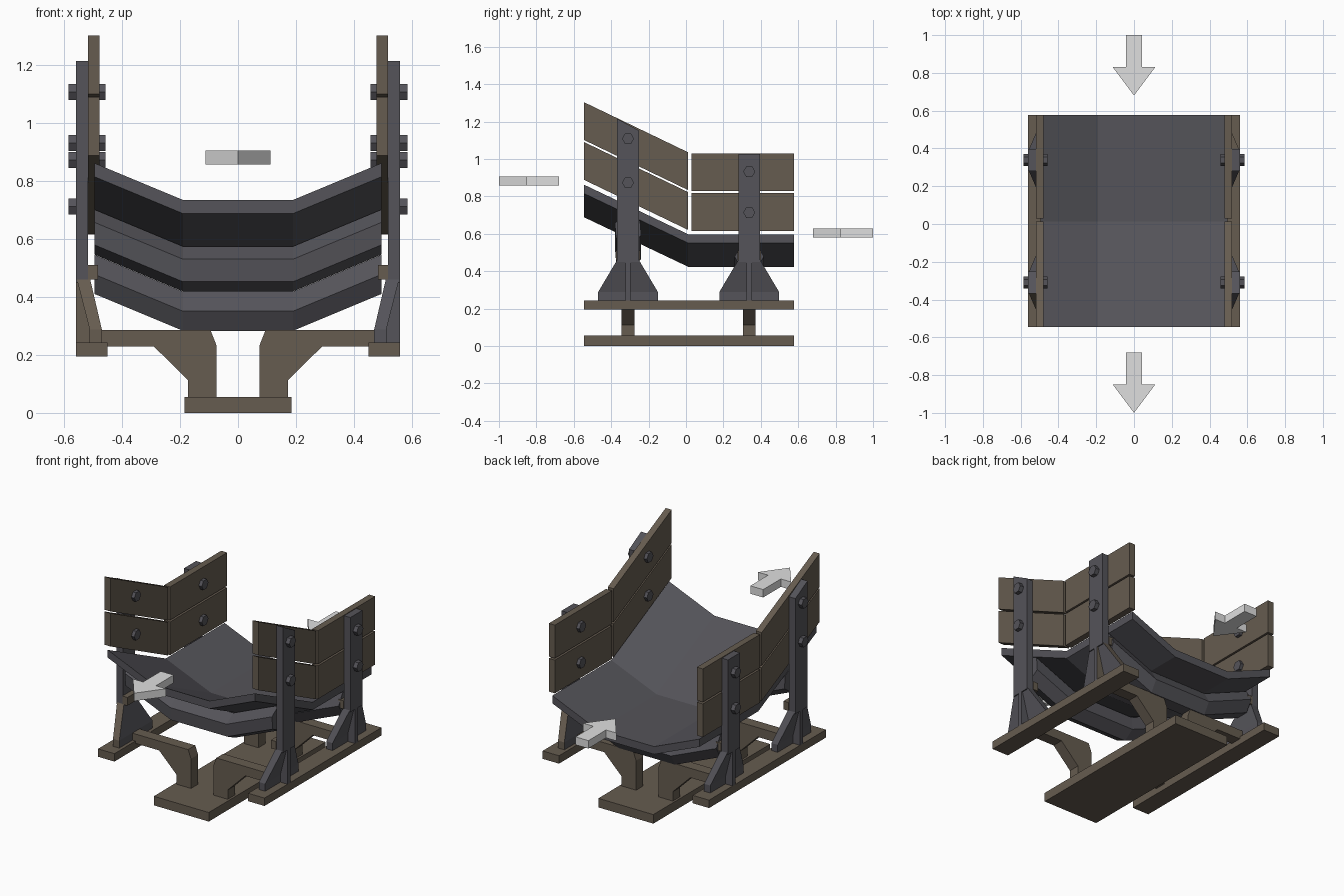
import bpy, bmesh, math
from mathutils import Vector

if "Cube" in bpy.data.objects:
    bpy.data.objects.remove(bpy.data.objects["Cube"])


def material(name, rgb):
    m = bpy.data.materials.new(name)
    m.diffuse_color = (*rgb, 1)
    m.use_nodes = True
    m.node_tree.nodes["Principled BSDF"].inputs["Base Color"].default_value = m.diffuse_color
    return m


WOOD = material("weathered wood brown", (0.133, 0.107, 0.080))
IRON = material("dark iron grey", (0.089, 0.087, 0.100))
LIGHT = material("light arrow grey", (0.74, 0.74, 0.74))


def loft(name, rings, *mats):
    """Skin a row of matching closed rings and cap both ends."""
    bm = bmesh.new()
    vs = [[bm.verts.new(p) for p in r] for r in rings]
    n = len(vs[0])
    for a, b in zip(vs, vs[1:]):
        for i in range(n):
            j = (i + 1) % n
            bm.faces.new((a[i], a[j], b[j], b[i]))
    bm.faces.new(vs[0][::-1])
    bm.faces.new(vs[-1])
    bmesh.ops.recalc_face_normals(bm, faces=bm.faces)
    me = bpy.data.meshes.new(name)
    bm.to_mesh(me)
    bm.free()
    for m in mats:
        me.materials.append(m)
    ob = bpy.data.objects.new(name, me)
    bpy.context.collection.objects.link(ob)
    return ob


def box(name, x0, x1, y0, y1, z0, z1, mat):
    return loft(name, [[(x0, y0, z), (x1, y0, z), (x1, y1, z), (x0, y1, z)] for z in (z0, z1)], mat)


Y0, Y1, BEND = -0.545, 0.578, 0.012
RISE = 0.265
SLOPE = math.atan2(RISE, BEND - Y0)
# cross-section of the trough: x and height above the flat middle
SECTION = [(-0.495, 0.127), (-0.19, 0), (0.19, 0), (0.495, 0.127)]

# trough plate: V-sided section, climbing toward the front
loft("trough", [[(x, y, 0.47 + r + h) for x, h in SECTION] +
                [(x, y, 0.423 + r + h) for x, h in SECTION[::-1]]
                for y, r in ((Y0, RISE), (BEND, 0), (Y1, 0))], IRON)

# hexagonal bars under the trough
for name, cy, cz, tilt in (("front_cross_bar", -0.31, 0.497, SLOPE), ("back_cross_bar", 0.338, 0.351, 0)):
    hexa = [(-0.078 * math.cos(tilt + k * math.pi / 3), 0.078 * math.sin(tilt + k * math.pi / 3))
            for k in range(6)]
    loft(name, [[(x, cy + a, cz + h + b) for a, b in hexa] for x, h in SECTION], IRON)

# bottom plank and side rails
box("bottom_plank", -0.185, 0.185, Y0, Y1, 0, 0.055, WOOD)
for s, side in ((-1, "left"), (1, "right")):
    box(side + "_rail", s * 0.45, s * 0.56, Y0, Y1, 0.195, 0.243, WOOD)

    # side boards, two on the slope and two on the level
    for row, z in (("lower", 0.615), ("upper", 0.828)):
        for part, ya, yb, ra, rb in (("front", Y0, BEND, RISE + 0.008, 0.005), ("back", 0.03, Y1, 0, 0)):
            loft(f"{side}_{part}_{row}_board",
                 [[(s * x, y, z + r + h) for x, h in ((0.478, 0), (0.518, 0), (0.518, 0.202), (0.478, 0.202))]
                  for y, r in ((ya, ra), (yb, rb))], WOOD)

    for end, y, top_a, top_b, bolts in (("front", -0.31, 1.215, 1.152, (1.108, 0.873)),
                                        ("back", 0.338, 1.026, 1.026, (0.932, 0.713))):
        tag = f"{side}_{end}"
        # upright post with slanted top
        loft(tag + "_post", [[(s * x, y - 0.058, 0.45), (s * x, y + 0.058, 0.45),
                              (s * x, y + 0.058, top_b), (s * x, y - 0.058, top_a)]
                             for x in (0.517, 0.56)], IRON)
        box(tag + "_bracket", s * 0.483, s * 0.517, y - 0.063, y + 0.063, 0.46, 0.51, WOOD)

        # flared foot plate leaning inward, with a central rib
        foot = loft(tag + "_foot", [[(s * xa, y - w, z), (s * xb, y - w, z), (s * xb, y + w, z), (s * xa, y + w, z)]
                                    for xa, xb, w, z in ((0.47, 0.512, 0.16, 0.242), (0.47, 0.512, 0.16, 0.288),
                                                         (0.51, 0.556, 0.058, 0.46))], IRON, WOOD)
        rib = loft(tag + "_foot_rib", [[(s * 0.49, yy, 0.242), (s * 0.56, yy, 0.242),
                                        (s * 0.56, yy, 0.46), (s * 0.53, yy, 0.46)]
                                       for yy in (y - 0.014, y + 0.014)], IRON, WOOD)
        # two opposite feet have wood-coloured end faces
        if s * y > 0:
            for ob in (foot, rib):
                for f in ob.data.polygons:
                    if f.normal.y * s > 0.3:
                        f.material_index = 1

        # hexagonal bolts through post and board
        for i, z in enumerate(bolts):
            loft(f"{tag}_bolt_{i + 1}",
                 [[(s * x, y + 0.032 * math.cos(k * math.pi / 3), z + 0.032 * math.sin(k * math.pi / 3))
                   for k in range(6)] for x in (0.458, 0.585)], IRON)

        # knee arm from the bottom plank out to the rail
        knee = [(0.075, 0.05), (0.172, 0.05), (0.172, 0.112), (0.29, 0.229), (0.48, 0.229),
                (0.48, 0.286), (0.095, 0.286), (0.075, 0.235)]
        loft(tag + "_knee_arm", [[(s * x, yy, z) for x, z in knee] for yy in (y - 0.034, y + 0.034)], WOOD)

# direction arrows, both pointing to the front
ARROW = [(0.043, 0), (0.043, -0.17), (0.112, -0.17), (0, -0.32),
         (-0.112, -0.17), (-0.043, -0.17), (-0.043, 0)]
for name, y, z in (("entry_arrow", 1.0, 0.58), ("exit_arrow", -0.68, 0.857)):
    loft(name, [[(x, y + d, zz) for x, d in ARROW] for zz in (z, z + 0.048)], LIGHT)
